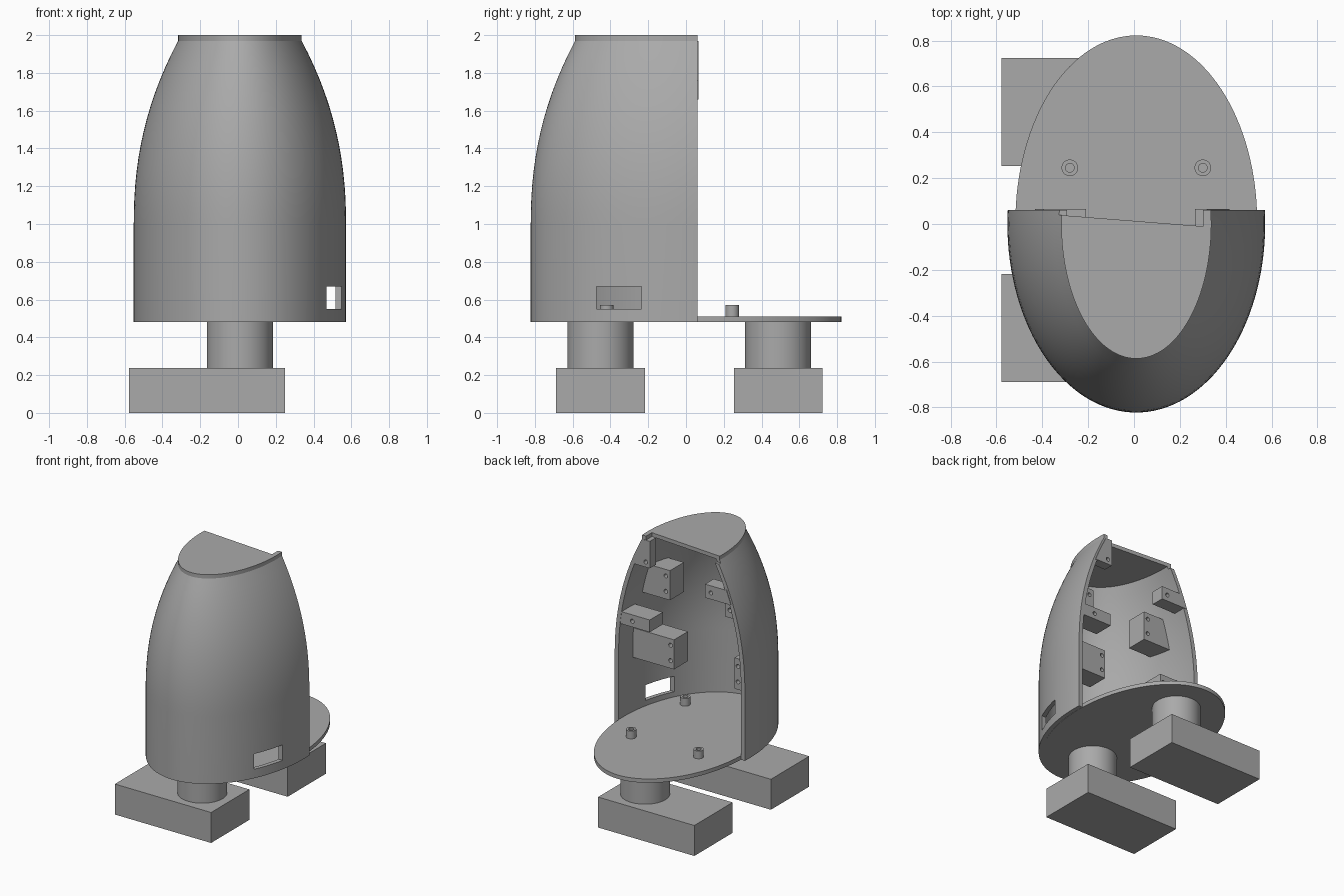
import bpy, bmesh, math
from mathutils import Matrix, Vector

if "Cube" in bpy.data.objects:
    bpy.data.objects.remove(bpy.data.objects["Cube"], do_unlink=True)

grey = bpy.data.materials.new("plain grey")
grey.use_nodes = True
GREY = (0.4, 0.4, 0.4, 1)
grey.diffuse_color = GREY
grey.node_tree.nodes["Principled BSDF"].inputs["Base Color"].default_value = GREY

CX = 0.01          # centre line of the body
BASE, TOP = 0.48, 2.0
BACK = 0.062       # plane where the shell is split
WALL = 0.033


def to_object(name, bm):
    bmesh.ops.recalc_face_normals(bm, faces=bm.faces)
    mesh = bpy.data.meshes.new(name)
    bm.to_mesh(mesh)
    bm.free()
    mesh.materials.append(grey)
    obj = bpy.data.objects.new(name, mesh)
    bpy.context.collection.objects.link(obj)
    return obj


def box(name, x, y, z):
    bm = bmesh.new()
    size = Vector((x[1] - x[0], y[1] - y[0], z[1] - z[0]))
    mid = Vector((x[0] + x[1], y[0] + y[1], z[0] + z[1])) / 2
    bmesh.ops.create_cube(bm, size=1, matrix=Matrix.Translation(mid) @ Matrix.Diagonal(size).to_4x4())
    return to_object(name, bm)


def cylinder(name, x, y, z, rx, ry=None, turn=None, segments=64):
    bm = bmesh.new()
    mid = Matrix.Translation((x, y, (z[0] + z[1]) / 2))
    scale = Matrix.Diagonal((rx, ry or rx, 1, 1))
    bmesh.ops.create_cone(bm, cap_ends=True, segments=segments, radius1=1, radius2=1,
                          depth=z[1] - z[0], matrix=mid @ (turn or Matrix()) @ scale)
    return to_object(name, bm)


def combine(obj, other, operation):
    """Apply a boolean and drop the helper."""
    mod = obj.modifiers.new("cut", 'BOOLEAN')
    mod.object, mod.operation, mod.solver = other, operation, 'EXACT'
    bpy.context.view_layer.update()
    evaluated = obj.evaluated_get(bpy.context.evaluated_depsgraph_get())
    mesh = bpy.data.meshes.new_from_object(evaluated)
    obj.modifiers.clear()
    obj.data = mesh
    bpy.data.objects.remove(other, do_unlink=True)


def smooth(obj):
    bpy.ops.object.select_all(action='DESELECT')
    obj.select_set(True)
    bpy.context.view_layer.objects.active = obj
    bpy.ops.object.shade_smooth_by_angle(angle=math.radians(25))


def body(name, inset, bottom, top, segments=128):
    """Oval body whose outline curves inwards towards the top."""
    curve = [1 + 0.97 * i / 14 for i in range(15)]
    levels = [bottom] + [z for z in curve if z < top - 0.005] + [top]
    bm = bmesh.new()
    rings = []
    for z in levels:
        f = inset + 0.235 * min(1, max(0, (z - 1) / 0.97)) ** 2.2
        angles = [math.tau * i / segments for i in range(segments)]
        rings.append([bm.verts.new((CX + (0.562 - f) * math.cos(a), (0.822 - f) * math.sin(a), z))
                      for a in angles])
    for low, high in zip(rings, rings[1:]):
        for i in range(segments):
            j = (i + 1) % segments
            bm.faces.new((low[i], low[j], high[j], high[i]))
    bm.faces.new(rings[0])
    bm.faces.new(rings[-1])
    return to_object(name, bm)


# Front half shell, hollow, with a side window
shell = body("front_shell", 0, BASE, TOP)
combine(shell, body("hollow", WALL, BASE - 0.1, TOP - 0.03), 'DIFFERENCE')
combine(shell, box("back_cutter", (-2, 2), (BACK, 2), (0, 3)), 'DIFFERENCE')
combine(shell, box("window_cutter", (0.3, 0.8), (-0.475, -0.235), (0.55, 0.67)), 'DIFFERENCE')

# Slanted rear edge of the cap
bm = bmesh.new()
outline = [(-0.4, 0.045), (0.3, -0.01), (0.3, 0.1), (-0.4, 0.1)]
face = bm.faces.new([bm.verts.new((x, y, 1.95)) for x, y in outline])
moved = bmesh.ops.extrude_face_region(bm, geom=[face])["geom"]
bmesh.ops.translate(bm, vec=(0, 0, 0.2), verts=[v for v in moved if isinstance(v, bmesh.types.BMVert)])
combine(shell, to_object("cap_cutter", bm), 'DIFFERENCE')
smooth(shell)

# Screw blocks inside the shell: name, inner x, outer x, y range, z range, hole x, hole heights
blocks = [
    ("left_lower_block", 0.18, 0.6, (-0.28, -0.11), (0.93, 1.16), 0.21, (0.99, 1.11)),
    ("right_lower_block", -0.34, -0.6, (-0.28, -0.11), (0.92, 1.16), -0.37, (0.98, 1.1)),
    ("left_upper_block", 0.25, 0.6, (-0.33, -0.16), (1.43, 1.66), 0.285, (1.49, 1.61)),
    ("right_upper_block", -0.23, -0.6, (-0.33, -0.16), (1.43, 1.66), -0.265, (1.49, 1.61)),
    ("left_edge_block", 0.27, 0.6, (-0.1, 0.06), (1.26, 1.355), 0.42, (1.305,)),
    ("right_edge_block", -0.21, -0.6, (-0.04, 0.066), (1.66, 1.765), -0.26, (1.71,)),
    ("left_top_block", 0.265, 0.6, (-0.01, 0.066), (1.76, 1.97), 0.3, (1.8,)),
]
sideways = Matrix.Rotation(math.pi / 2, 4, 'X')
for name, inner, outer, y, z, hole_x, heights in blocks:
    block = box(name, sorted((inner, outer)), y, z)
    combine(block, body("trim", WALL / 2, BASE, TOP - 0.01), 'INTERSECT')
    for h in heights:
        hole = cylinder("hole", hole_x, y[1], (h - 0.06, h + 0.06), 0.016, turn=sideways, segments=24)
        combine(block, hole, 'DIFFERENCE')
    smooth(block)

# Oval base plate
smooth(cylinder("base_plate", CX, 0.01, (BASE, 0.51), 0.527, 0.812, segments=128))

# Hollow pegs on the plate
for side, x in (("left", 0.3), ("right", -0.28)):
    for place, y in (("front", -0.42), ("back", 0.245)):
        peg = cylinder(f"{place}_{side}_peg", x, y, (0.505, 0.57), 0.036, segments=32)
        combine(peg, cylinder("bore", x, y, (0.52, 0.6), 0.019, segments=32), 'DIFFERENCE')
        smooth(peg)

# Legs and feet
for place, y in (("front", -0.453), ("back", 0.488)):
    smooth(cylinder(f"{place}_leg", CX, y, (0.235, BASE), 0.175))
    box(f"{place}_foot", (-0.578, 0.25), (y - 0.235, y + 0.235), (0, 0.237))
